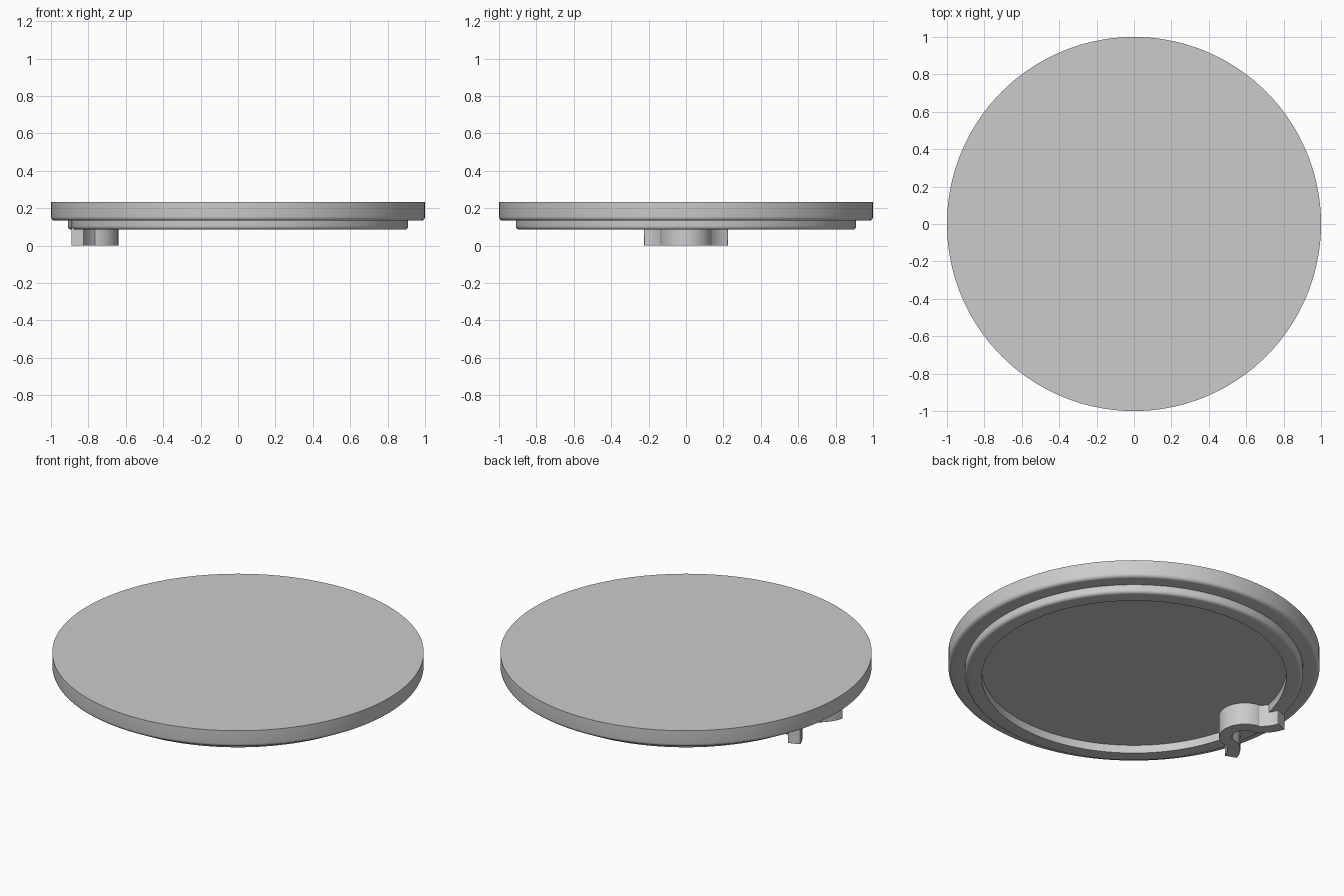
import bpy, bmesh, math
from mathutils import Vector

cube = bpy.data.objects.get("Cube")
if cube:
    bpy.data.objects.remove(cube, do_unlink=True)

grey = bpy.data.materials.new("plain_grey")
grey.use_nodes = True
grey.diffuse_color = (0.6, 0.6, 0.6, 1)
grey.node_tree.nodes["Principled BSDF"].inputs["Base Color"].default_value = (0.6, 0.6, 0.6, 1)


def finish(name, bm, angle=35):
    bmesh.ops.recalc_face_normals(bm, faces=bm.faces)
    mesh = bpy.data.meshes.new(name)
    bm.to_mesh(mesh)
    bm.free()
    mesh.materials.append(grey)
    ob = bpy.data.objects.new(name, mesh)
    bpy.context.collection.objects.link(ob)
    bpy.ops.object.select_all(action='DESELECT')
    ob.select_set(True)
    bpy.context.view_layer.objects.active = ob
    bpy.ops.object.shade_smooth_by_angle(angle=math.radians(angle))
    return ob


def fillet(r, z, rad, steps=6):
    """Rounded lower outer corner, from the bottom face up to the side wall."""
    turns = [i / steps * math.pi / 2 for i in range(steps + 1)]
    return [(r - rad + rad * math.sin(t), z + rad - rad * math.cos(t)) for t in turns]


# Lid: solid disc with a stepped locating rim, turned from one profile
TOP, UNDER, RIM = 0.233, 0.133, 0.085
profile = [(0, UNDER), (0.82, UNDER), (0.82, RIM)]
profile += fillet(0.91, RIM, 0.02) + [(0.91, UNDER)]
profile += fillet(1.0, UNDER, 0.022) + [(1.0, TOP), (0, TOP)]

bm = bmesh.new()
verts = [bm.verts.new((r, 0, z)) for r, z in profile]
edges = [bm.edges.new(pair) for pair in zip(verts, verts[1:])]
bmesh.ops.spin(bm, geom=verts + edges, cent=(0, 0, 0), axis=(0, 0, 1),
               angle=2 * math.pi, steps=144)
bmesh.ops.remove_doubles(bm, verts=bm.verts, dist=1e-5)
finish("lid", bm)

# Latch: looped ribbon with two flared ends, under the right edge
THICK, CX, RAD = 0.07, -0.78, 0.105
flare = [(-0.858, 0.212), (-0.845, 0.177), (-0.825, 0.147), (-0.803, 0.123)]
arc = [(CX + RAD * math.cos(a), RAD * math.sin(a))
       for a in (math.pi / 2 * (1 - i / 12) for i in range(25))]
path = [Vector(p) for p in flare + arc + [(x, -y) for x, y in reversed(flare)]]

outer, inner = [], []
for i, p in enumerate(path):
    along = (path[min(i + 1, len(path) - 1)] - path[max(i - 1, 0)]).normalized()
    side = Vector((-along.y, along.x)) * THICK / 2
    outer.append(p + side)
    inner.append(p - side)

bm = bmesh.new()
low = [[bm.verts.new((p.x, p.y, 0)) for p in row] for row in (outer, inner)]
for i in range(len(path) - 1):
    bm.faces.new((low[0][i], low[0][i + 1], low[1][i + 1], low[1][i]))
up = bmesh.ops.extrude_face_region(bm, geom=bm.faces[:])
bmesh.ops.translate(bm, vec=(0, 0, UNDER),
                    verts=[g for g in up["geom"] if isinstance(g, bmesh.types.BMVert)])
latch = finish("latch", bm)
bevel = latch.modifiers.new("soft_edges", 'BEVEL')
bevel.width = 0.006
bevel.segments = 2
bevel.limit_method = 'ANGLE'
bevel.angle_limit = math.radians(50)
